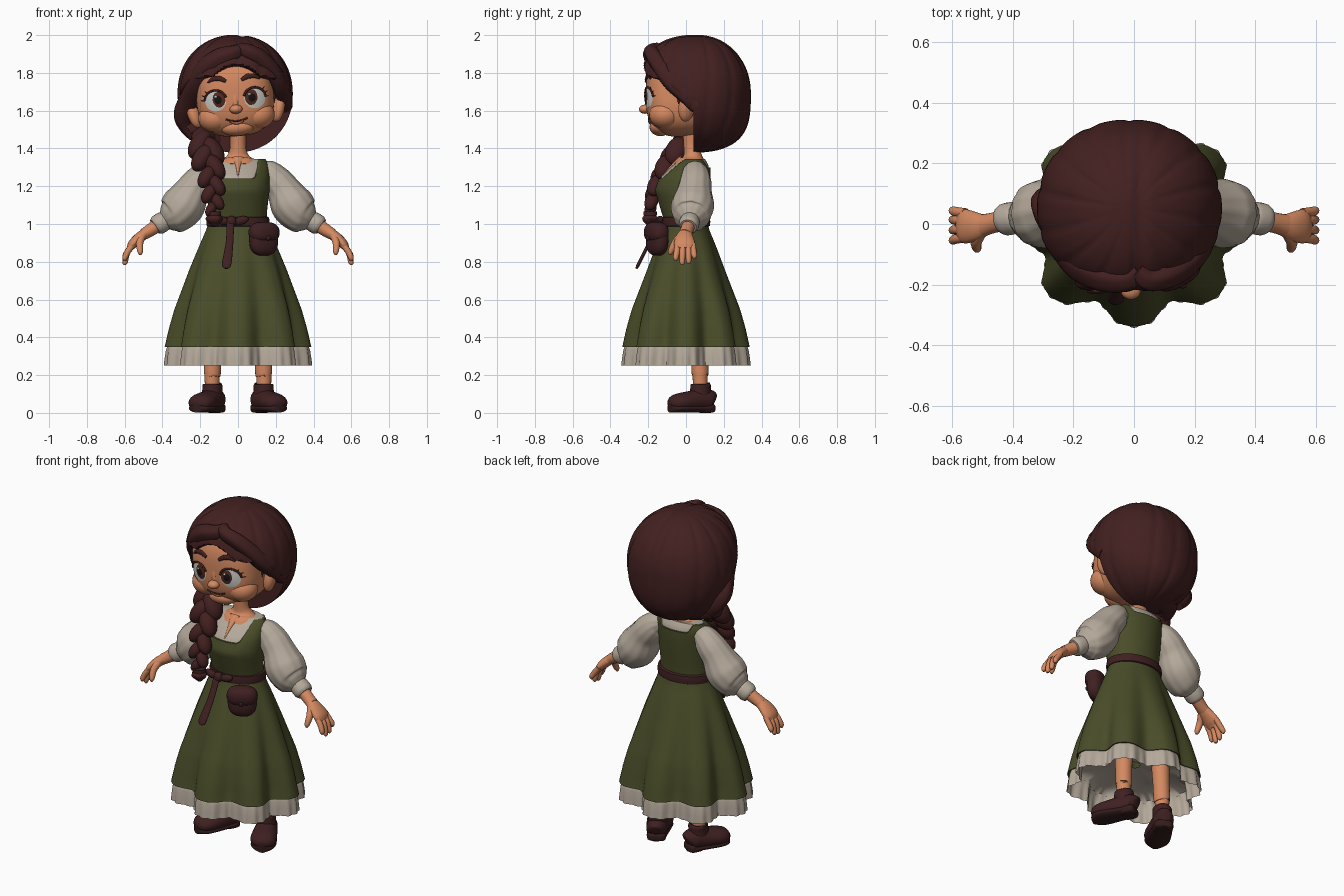
import bpy, bmesh, math
from math import sin, cos, pi, radians
from mathutils import Vector, Matrix, Euler

if "Cube" in bpy.data.objects:
    bpy.data.objects.remove(bpy.data.objects["Cube"])


def material(name, *rgb):
    m = bpy.data.materials.new(name)
    m.use_nodes = True
    m.diffuse_color = (*rgb, 1)
    bsdf = m.node_tree.nodes["Principled BSDF"]
    bsdf.inputs["Base Color"].default_value = (*rgb, 1)
    bsdf.inputs["Roughness"].default_value = 0.8
    return m


SKIN = material("skin", .66, .25, .118)
HAIR = material("hair_brown", .056, .0145, .0145)
GREEN = material("dress_green", .068, .073, .022)
LINEN = material("linen", .46, .395, .325)
LEATHER = material("leather", .05, .0145, .0155)
SOLE = material("dark_sole", .035, .012, .012)
WHITE = material("eye_white", .6, .6, .57)
IRIS = material("iris_brown", .085, .022, .012)
BLACK = material("pupil_black", .008, .006, .006)
LIP = material("lip", .45, .14, .08)


def finish(name, bm, mat):
    bmesh.ops.recalc_face_normals(bm, faces=bm.faces)
    me = bpy.data.meshes.new(name)
    bm.to_mesh(me)
    bm.free()
    me.materials.append(mat)
    me.polygons.foreach_set("use_smooth", [True] * len(me.polygons))
    me.set_sharp_from_angle(angle=radians(55))
    ob = bpy.data.objects.new(name, me)
    bpy.context.collection.objects.link(ob)
    return ob


def grid(name, rows, mat, caps=True):
    """Skin a list of closed rings."""
    bm = bmesh.new()
    vs = [[bm.verts.new(p) for p in row] for row in rows]
    n = len(rows[0])
    for a, b in zip(vs, vs[1:]):
        for i in range(n):
            j = (i + 1) % n
            bm.faces.new((a[i], a[j], b[j], b[i]))
    if caps:
        bm.faces.new(vs[0])
        bm.faces.new(vs[-1])
    return finish(name, bm, mat)


def smooth_path(pts, sub=6):
    """Catmull-Rom through tuples of position and radii."""
    q = [Vector(p) for p in pts]
    q = [q[0] * 2 - q[1]] + q + [q[-1] * 2 - q[-2]]
    out = []
    for a, b, c, d in zip(q, q[1:], q[2:], q[3:]):
        for k in range(sub):
            t = k / sub
            out.append((b * 2 + (c - a) * t + (a * 2 - b * 5 + c * 4 - d) * t * t
                        + (b * 3 - a - c * 3 + d) * t ** 3) / 2)
    return out + [q[-2]]


def sweep(name, pts, mat, ref=(0, 1, 0), side=1, sides=20, folds=0, depth=0.0, place=None):
    """Tube through (x, y, z, radius[, second radius]); side=-1 mirrors it."""
    path = smooth_path([p if len(p) == 5 else (*p, p[3]) for p in pts])
    rows = []
    for i, p in enumerate(path):
        c = Vector(p[:3])
        t = Vector(path[min(i + 1, len(path) - 1)][:3]) - Vector(path[max(i - 1, 0)][:3])
        t.normalize()
        u = Vector(ref)
        u = (u - t * u.dot(t)).normalized()
        v = t.cross(u)
        row = []
        for k in range(sides):
            a = 2 * pi * k / sides
            f = 1 + depth * cos(folds * a)
            w = c + (u * cos(a) * p[3] + v * sin(a) * p[4]) * f
            w.x *= side
            row.append(place @ w if place else w)
        rows.append(row)
    return grid(name, rows, mat)


def blob(name, loc, size, mat, rot=(0, 0, 0), n=2.0, shape=None):
    """Ellipsoid, squarer as n rises; shape may move each finished point."""
    bm = bmesh.new()
    bmesh.ops.create_uvsphere(bm, u_segments=112 if shape else 28, v_segments=72 if shape else 18, radius=1)
    m = Euler([radians(r) for r in rot]).to_matrix()
    for v in bm.verts:
        p = v.co / sum(abs(c) ** n for c in v.co) ** (1 / n)
        p = m @ Vector(a * b for a, b in zip(p, size)) + Vector(loc)
        v.co = shape(p) if shape else p
    return finish(name, bm, mat)


def lerp(table, z):
    """Interpolate rows keyed by their first value."""
    if z <= table[0][0]:
        return table[0][1:]
    for a, b in zip(table, table[1:]):
        if z <= b[0]:
            t = (z - a[0]) / (b[0] - a[0])
            return [p + (q - p) * t for p, q in zip(a[1:], b[1:])]
    return table[-1][1:]


# ---- Head, built upright and then tilted ----
HC, HR, HN = Vector((0, -.03, 1.685)), Vector((.205, .183, .22)), 2.8


def on_face(x, z, off=0.0):
    k = 1 - abs(x / HR.x) ** HN - abs((z - HC.z) / HR.z) ** HN
    return Vector((x, HC.y - HR.y * max(k, 0) ** (1 / HN) - off, z))


def plate(name, x, z, rx, rz, off, mat):
    rows = [[on_face(x + rx * r * cos(a), z + rz * r * sin(a), off * (1 - .5 * r * r))
             for a in (2 * pi * k / 32 for k in range(32))] for r in (.05, .35, .7, 1)]
    return grid(name, rows, mat)


head = [blob("head", HC, HR, SKIN, n=HN, shape=lambda p: p),
        blob("nose", (0, -.217, 1.608), (.034, .032, .024), SKIN),
        blob("nose_bridge", (0, -.203, 1.65), (.018, .014, .05), SKIN),
        blob("chin", (0, -.135, 1.512), (.09, .058, .046), SKIN)]
for s in (-1, 1):
    n = "left_" if s > 0 else "right_"
    head += [blob(n + "cheek", (s * .115, -.11, 1.57), (.088, .085, .075), SKIN),
             blob(n + "ear", (s * .222, .003, 1.6), (.034, .045, .076), SKIN, (0, s * 14, s * 25)),
             plate(n + "eye", s * .104, 1.66, .056, .055, .007, WHITE),
             plate(n + "iris", s * .09, 1.664, .038, .042, .0095, IRIS),
             plate(n + "pupil", s * .09, 1.664, .024, .027, .012, BLACK),
             plate(n + "eye_glint", s * .09 - .012, 1.681, .008, .008, .0145, WHITE)]
    lash = [(*on_face(s * (.104 + .058 * cos(a)), 1.66 + .056 * sin(a), .004), .006)
            for a in (radians(d) for d in range(5, 170, 20))]
    head.append(sweep(n + "lash_line", lash, HAIR, sides=8))
    for d in (5, 25, 45):
        a = radians(d)
        tip = [(*on_face(s * (.104 + r * cos(a)), 1.66 + r * sin(a), .004 + (r - .056) * .5), w)
               for r, w in ((.056, .005), (.078, .001))]
        head.append(sweep(n + "lash", tip, HAIR, sides=6))
    brow = [(*on_face(s * x, z, .002), .008, w)
            for x, z, w in ((.042, 1.76, .009), (.075, 1.777, .014), (.11, 1.776, .012), (.138, 1.76, .004))]
    head.append(sweep(n + "brow", brow, HAIR, sides=10))
    head.append(sweep(n + "sideburn", [(s * .19, -.02, 1.74, .02), (s * .203, -.035, 1.67, .014),
                                       (s * .2, -.04, 1.62, .003)], HAIR, sides=10))
smile = [(x, 1.545 + 4 * x * x) for x in (-.058, -.03, 0, .03, .058)]
head.append(sweep("mouth", [(*on_face(x, z, .002), .0045) for x, z in smile], IRIS, sides=8))
head.append(sweep("lower_lip", [(*on_face(x * .6, z - .011, .002), .007) for x, z in smile], LIP, sides=8))
pivot = Matrix.Translation((0, 0, 1.47))
tilt = pivot @ Matrix.Rotation(radians(-4.5), 4, "Y") @ pivot.inverted()
for ob in head:
    ob.data.transform(tilt)


# ---- Hair ----
def comb(p):
    c = Vector((-.015, .052, 1.69))
    d = p - c
    if d.y * d.z < 0:
        d.y *= 1 + .3 * (d.z / .31) ** 2
    az = math.atan2(d.x, d.y)
    groove = (1 - abs(sin(az * 7 + d.z * 2))) ** 3 * .025 * min(1, math.hypot(d.x, d.y) / .2) ** 2
    part = .025 * math.exp(-((d.x - .035) / .022) ** 2) * max(0, min(1, d.z / .25))
    p = c + d * (1 - groove - part)
    brow_line = lerp([(1.78, .03), (1.83, -.17), (1.87, -.35)], p.z + 4 * (p.x + .01) ** 2)[0]
    ear_line = lerp([(1.6, .04), (1.68, -.01), (1.76, -.12), (1.82, -.4)], p.z)[0]
    p.y = max(p.y, brow_line, ear_line)
    return p


blob("hair_cap", (-.015, .052, 1.69), (.305, .293, .312), HAIR, n=2.1, shape=comb)
sweep("right_fringe", [(.02, -.15, 1.925, .03), (-.02, -.18, 1.905, .04), (-.09, -.175, 1.88, .05),
                       (-.165, -.135, 1.82, .058), (-.22, -.075, 1.74, .058), (-.255, -.005, 1.66, .055),
                       (-.285, .06, 1.58, .055), (-.27, .09, 1.52, .045), (-.23, .1, 1.46, .03)],
      HAIR, ref=(0, 1, .3), folds=5, depth=.05)
sweep("left_fringe", [(.01, -.15, 1.93, .03), (.05, -.183, 1.915, .038), (.115, -.165, 1.88, .043),
                      (.175, -.122, 1.815, .046), (.215, -.07, 1.745, .046), (.24, .0, 1.68, .044),
                      (.25, .06, 1.62, .04)], HAIR, ref=(0, 1, .3), folds=5, depth=.05)
sweep("gathered_hair", [(-.02, .13, 1.47, .06), (-.1, .11, 1.46, .07), (-.165, .07, 1.46, .068),
                        (-.19, .01, 1.44, .06), (-.18, -.03, 1.4, .045)],
      HAIR, ref=(0, 0, 1), folds=6, depth=.04)

# ---- Braid over the right shoulder ----
braid = smooth_path([(-.17, -.02, 1.42, .09), (-.158, -.08, 1.35, .085), (-.14, -.14, 1.25, .07),
                     (-.132, -.175, 1.16, .06), (-.125, -.188, 1.08, .046)], 2)
for i, (x, y, z, r) in enumerate(braid):
    s = 1 if i % 2 else -1
    blob("braid_strand", (x + s * r * .36, y, z), (r * .58, r * .66, r * .98), HAIR, (-20, s * -32, 0))
sweep("braid_tie", [(-.125, -.19, 1.065, .036), (-.125, -.19, 1.045, .036)], LEATHER, ref=(1, 0, 0))
sweep("braid_tuft", [(-.125, -.19, 1.05, .028), (-.125, -.19, 1.025, .042), (-.125, -.185, .985, .01)],
      HAIR, ref=(1, 0, 0), folds=6, depth=.1)

# ---- Torso, blouse and bodice ----
TORSO = [(1.0, .14, .1, 0), (1.08, .145, .115, -.01), (1.18, .157, .135, -.02), (1.25, .158, .125, -.005),
         (1.31, .153, .095, .025), (1.345, .135, .06, .04), (1.36, .055, .05, .035)]
COLS = 64


def torso_point(a, z, grow=0.0):
    rx, ry, cy = lerp(TORSO, z)
    return Vector(((rx + grow) * cos(a), cy + (ry + grow) * sin(a), z))


def neckline(a):
    base = 1.24 if sin(a) < 0 else 1.3
    t = max(0, min(1, (abs(cos(a)) - .5) / .3))
    return base + (1.345 - base) * t * t * (3 - 2 * t)


angles = [2 * pi * k / COLS for k in range(COLS)]
grid("blouse", [[torso_point(a, 1 + .345 * i / 18) for a in angles] for i in range(19)], LINEN)
rows = [[torso_point(a, 1 + (neckline(a) - 1) * i / 14, .01) for a in angles] for i in range(15)]
rows.append([torso_point(a, neckline(a), -.004) for a in angles])
grid("bodice", rows, GREEN, caps=False)
sweep("neck", [(0, .025, 1.3, .11, .09), (0, .033, 1.335, .1, .072), (0, .035, 1.36, .06, .05),
               (0, .03, 1.41, .042), (0, .025, 1.52, .045)], SKIN, ref=(1, 0, 0), sides=32)
sweep("collar_opening", [(0, -.02, 1.345, .035, .02), (0, -.068, 1.31, .014, .01), (0, -.127, 1.25, .003)],
      SKIN, ref=(1, 0, 0), sides=12)

# ---- Skirt and petticoat ----
SKIRT = [(.25, .393, .343), (.35, .388, .337), (.45, .365, .315), (.55, .336, .286), (.76, .257, .205),
         (.88, .207, .16), (.97, .168, .123), (1.03, .148, .108)]


def skirt_row(z, cols, scale=1.0, ruffle=0.0):
    rx, ry = lerp(SKIRT, z)
    deep = .18 * max(0, min(1, (1.0 - z) / .6))
    row = []
    for k in range(cols):
        a = 2 * pi * k / cols
        f = scale * (1 - deep * ((1 - cos(8 * a)) / 2) ** 1.5 + ruffle * cos(40 * a))
        row.append((rx * f * cos(a), ry * f * sin(a), z))
    return row


rows = [skirt_row(.35 + .68 * i / 24, 128) for i in range(25)]
grid("skirt", [skirt_row(.37, 128, .96), skirt_row(.35, 128, .98)] + rows, GREEN, caps=False)
grid("petticoat", [skirt_row(z, 240, s, r) for z, s, r in
                   ((.25, .985, .016), (.29, .98, .014), (.33, .972, .01), (.38, .955, .004),
                    (.4, .8, 0), (.41, .4, 0), (.415, .1, 0))], LINEN, caps=False)

# ---- Belt, bow and pouch ----
grid("belt", [[((.155 + g) * cos(a), (.116 + g) * sin(a), z) for a in angles]
              for z, g in ((.985, 0), (.99, .01), (1.012, .013), (1.035, .009), (1.04, -.002))], LEATHER)
blob("belt_knot", (-.035, -.138, 1.013), (.026, .022, .03), LEATHER)
for x, r in ((-.085, 15), (.015, -15)):
    blob("belt_loop", (x, -.133, 1.018), (.042, .018, .022), LEATHER, (0, r, 0))
sweep("belt_tail", [(-.04, -.145, 1.01, .02, .009), (-.045, -.195, .9, .02, .009),
                    (-.06, -.25, .79, .025, .009), (-.064, -.262, .765, .012, .006)], LEATHER, ref=(1, 0, 0))
blob("pouch", (.136, -.153, .92), (.08, .046, .088), LEATHER, (0, 0, 28), 2.6)
blob("pouch_flap", (.138, -.157, .955), (.085, .053, .056), LEATHER, (0, 0, 28), 2.5)
blob("pouch_button", (.161, -.203, .925), (.013, .01, .013), SOLE)

# ---- Arms, legs and shoes ----
for s in (-1, 1):
    n = "left_" if s > 0 else "right_"
    sweep(n + "sleeve", [(.12, .045, 1.285, .045), (.16, .048, 1.27, .068), (.2, .05, 1.23, .082),
                         (.24, .045, 1.18, .09), (.285, .036, 1.105, .112), (.335, .028, 1.05, .102),
                         (.365, .024, 1.03, .078), (.39, .022, 1.015, .048)],
          LINEN, side=s, sides=48, folds=12, depth=.018)
    sweep(n + "cuff", [(.38, .022, 1.024, .046), (.395, .02, 1.014, .053), (.425, .015, .995, .053),
                       (.44, .012, .985, .044)], LINEN, side=s)
    sweep(n + "forearm", [(.4, .02, 1.01, .038), (.46, .005, .97, .034), (.5, -.005, .945, .037, .03)],
          SKIN, side=s)
    sweep(n + "palm", [(.485, -.004, .955, .033, .027), (.525, -.008, .925, .049, .028),
                       (.558, -.008, .893, .056, .025), (.575, -.008, .868, .046, .016)], SKIN, side=s)
    for y, dy, tip in ((-.044, -.01, .805), (-.017, -.003, .782), (.011, .003, .788), (.036, .008, .815)):
        sweep(n + "finger", [(.555, y, .893, .016), (.585, y + dy * .5, .852, .016),
                             (.598, y + dy, tip + .016, .014), (.599, y + dy, tip, .006)],
              SKIN, side=s, sides=12)
    sweep(n + "thumb", [(.505, -.025, .94, .021), (.52, -.058, .9, .019), (.518, -.08, .855, .015),
                        (.516, -.083, .836, .006)], SKIN, ref=(1, 0, 0), side=s, sides=12)
    sweep(n + "leg", [(s * .137, .075, .1, .038), (s * .137, .075, .195, .04), (s * .136, .075, .21, .045),
                      (s * .134, .072, .3, .046), (s * .13, .07, .42, .05)], SKIN)
    place = Matrix.Translation((s * .137, .075, 0)) @ Matrix.Rotation(radians(s * 27), 4, "Z")
    foot = [(.07, .055, .03, .045), (.05, .065, .054, .06), (0, .066, .06, .062), (-.06, .06, .068, .056),
            (-.12, .055, .072, .05), (-.16, .05, .058, .04), (-.18, .047, .03, .02)]
    sweep(n + "shoe", [(0, y, z, ru, rv) for y, z, ru, rv in foot], LEATHER, ref=(1, 0, 0), place=place)
    sweep(n + "shoe_collar", [(0, .0, .07, .054, .06), (0, .002, .12, .053, .056), (0, .004, .148, .053, .054),
                              (0, .004, .153, .043, .045)], LEATHER, ref=(1, 0, 0), place=place)
    sweep(n + "sole", [(0, y, .024, ru * .97, .023) for y, z, ru, rv in foot], SOLE, ref=(1, 0, 0), place=place)
    blob(n + "heel", place @ Vector((0, .03, .025)), (.052, .045, .025), SOLE, (0, 0, s * 27), 4)
